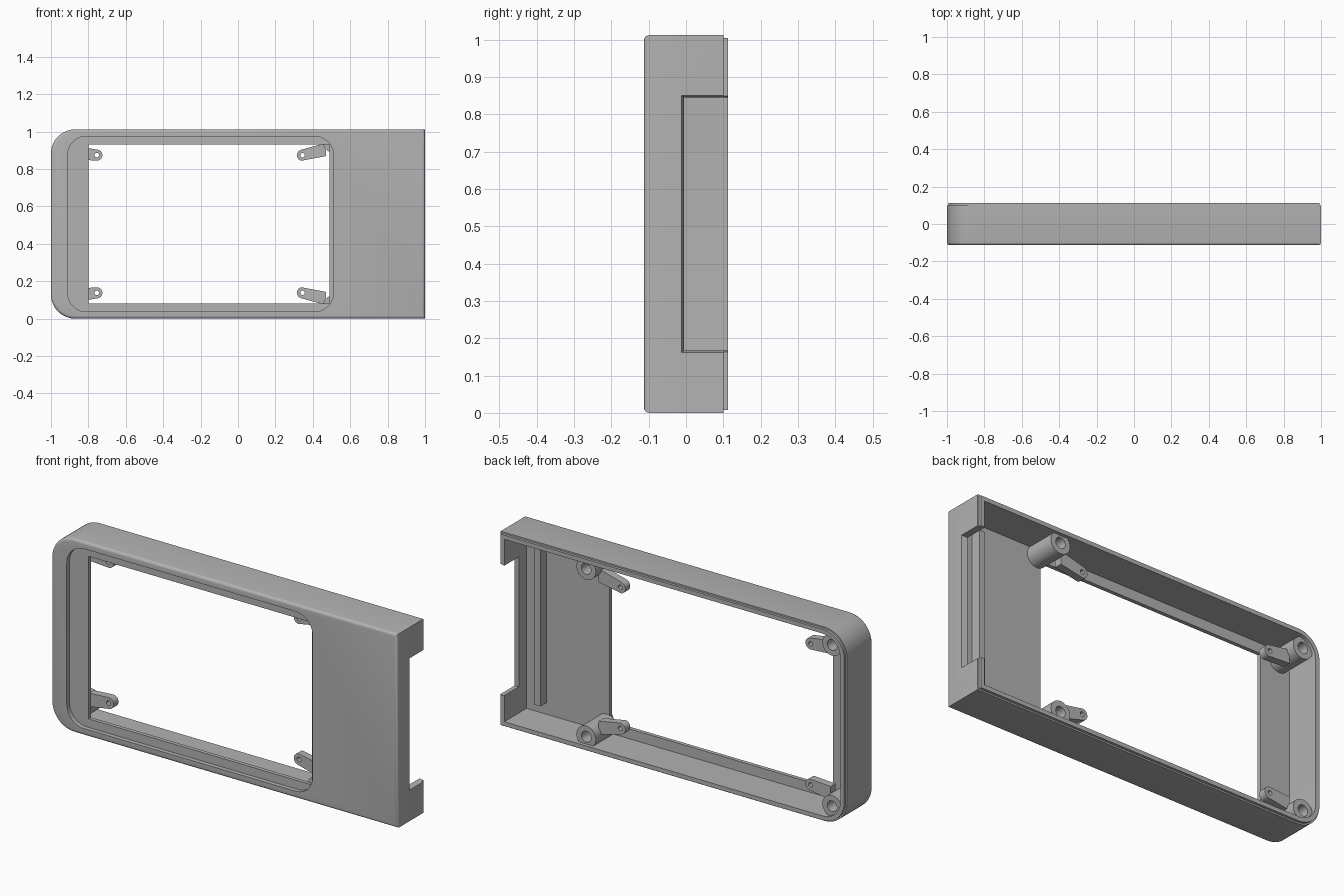
import bpy, bmesh, math

cube = bpy.data.objects.get("Cube")
if cube:
    bpy.data.objects.remove(cube, do_unlink=True)

H = 1.012                      # overall height
FRONT, BACK, LIP = -0.113, 0.1, 0.113

grey = bpy.data.materials.new("plain_grey")
grey.use_nodes = True
colour = (0.45, 0.45, 0.45, 1)
grey.diffuse_color = colour
grey.node_tree.nodes["Principled BSDF"].inputs["Base Color"].default_value = colour


def arc(x, z, r, start, end, n):
    return [(x + r * math.cos(math.radians(start + (end - start) * i / n)),
             z + r * math.sin(math.radians(start + (end - start) * i / n)))
            for i in range(n + 1)]


def circle(x, z, r, n=32):
    return arc(x, z, r, 0, 360, n)[:-1]


def rounded(x0, x1, z0, z1, left, right):
    """Rectangle outline with separate left and right corner radii."""
    pts = []
    for x, z, r, a in ((x1, z1, right, 0), (x0, z1, left, 90),
                       (x0, z0, left, 180), (x1, z0, right, 270)):
        if r:
            cx = x - r if x == x1 else x + r
            cz = z - r if z == z1 else z + r
            pts += arc(cx, cz, r, a, a + 90, 12)
        else:
            pts.append((x, z))
    return pts


def prism(name, pts, y0, y1, bevel=0):
    """Extrude an x-z outline along y, optionally rounding the y0 rim."""
    bm = bmesh.new()
    face = bm.faces.new([bm.verts.new((x, y0, z)) for x, z in pts])
    ext = bmesh.ops.extrude_face_region(bm, geom=[face], use_keep_orig=True)
    for v in ext["geom"]:
        if isinstance(v, bmesh.types.BMVert):
            v.co.y = y1
    bmesh.ops.recalc_face_normals(bm, faces=bm.faces)
    if bevel:
        rim = [e for e in bm.edges if all(abs(v.co.y - y0) < 1e-5 for v in e.verts)]
        bmesh.ops.bevel(bm, geom=rim, offset=bevel, segments=4, profile=0.5,
                        affect='EDGES', clamp_overlap=True)
    mesh = bpy.data.meshes.new(name)
    bm.to_mesh(mesh)
    bm.free()
    mesh.materials.append(grey)
    obj = bpy.data.objects.new(name, mesh)
    bpy.context.collection.objects.link(obj)
    return obj


def combine(obj, other, operation='DIFFERENCE'):
    """Apply a boolean and discard the helper."""
    mod = obj.modifiers.new("cut", 'BOOLEAN')
    mod.operation, mod.object, mod.solver = operation, other, 'EXACT'
    bpy.context.view_layer.objects.active = obj
    bpy.ops.object.modifier_apply(modifier=mod.name)
    bpy.data.objects.remove(other, do_unlink=True)


def smooth(obj):
    bpy.ops.object.select_all(action='DESELECT')
    obj.select_set(True)
    bpy.context.view_layer.objects.active = obj
    bpy.ops.object.shade_smooth_by_angle(angle=math.radians(30))


# Shell with a stepped rear lip
shell = prism("shell", rounded(-1, 1, 0, H, 0.13, 0), FRONT, BACK, 0.015)
e = 0.008
combine(shell, prism("lip", rounded(-1 + e, 1 - e, e, H - e, 0.122, 0), 0, LIP), 'UNION')

# Hollow interior, screen recess and screen opening
t = 0.03
combine(shell, prism("cavity", rounded(-1 + t, 1 - t, t, H - t, 0.1, 0), -0.07, 0.2))
combine(shell, prism("recess", rounded(-0.91, 0.51, 0.037, H - 0.037, 0.1, 0.1), -0.2, -0.09))
combine(shell, prism("opening", rounded(-0.8, 0.49, 0.082, H - 0.082, 0, 0), -0.2, 0))

# Tapered notch through the end wall
notch = prism("notch", rounded(0.94, 1.001, 0.172, H - 0.172, 0, 0), 0, 0.2)
for v in notch.data.vertices:
    if v.co.x > 0.97:
        v.co.z += 0.01 if v.co.z > H / 2 else -0.01
        if v.co.y < 0.1:
            v.co.y = -0.012
combine(shell, notch)
smooth(shell)

# Stiffening rib on the inside of the wide panel
prism("inner_rib", rounded(0.855, 0.89, 0.09, H - 0.09, 0, 0), -0.075, -0.02)

# Screw bosses and clamp arms, mirrored top to bottom
for side, bx, bz, px in (("right", -0.91, 0.085, -0.755), ("left", 0.51, 0.068, 0.345)):
    for level in ("lower", "upper"):
        def place(pts):
            return pts if level == "lower" else [(x, H - z) for x, z in pts]

        boss = prism(f"{level}_{side}_boss", place(circle(bx, bz, 0.056)), -0.075, 0.095)
        combine(boss, prism("hole", place(circle(bx, bz, 0.028)), -0.04, 0.2))
        smooth(boss)

        pz, s = 0.138, (1 if px > bx else -1)
        root = bx + s * 0.04
        tip = arc(px, pz, 0.03, -80, 80, 14)
        outline = [(px + s * (x - px), z) for x, z in tip]
        outline += [(root, bz + 0.075), (root, bz + 0.005)]
        arm = prism(f"{level}_{side}_arm", place(outline), 0.01, 0.05)
        combine(arm, prism("pin_hole", place(circle(px, pz, 0.012, 16)), -0.1, 0.2))
        smooth(arm)
